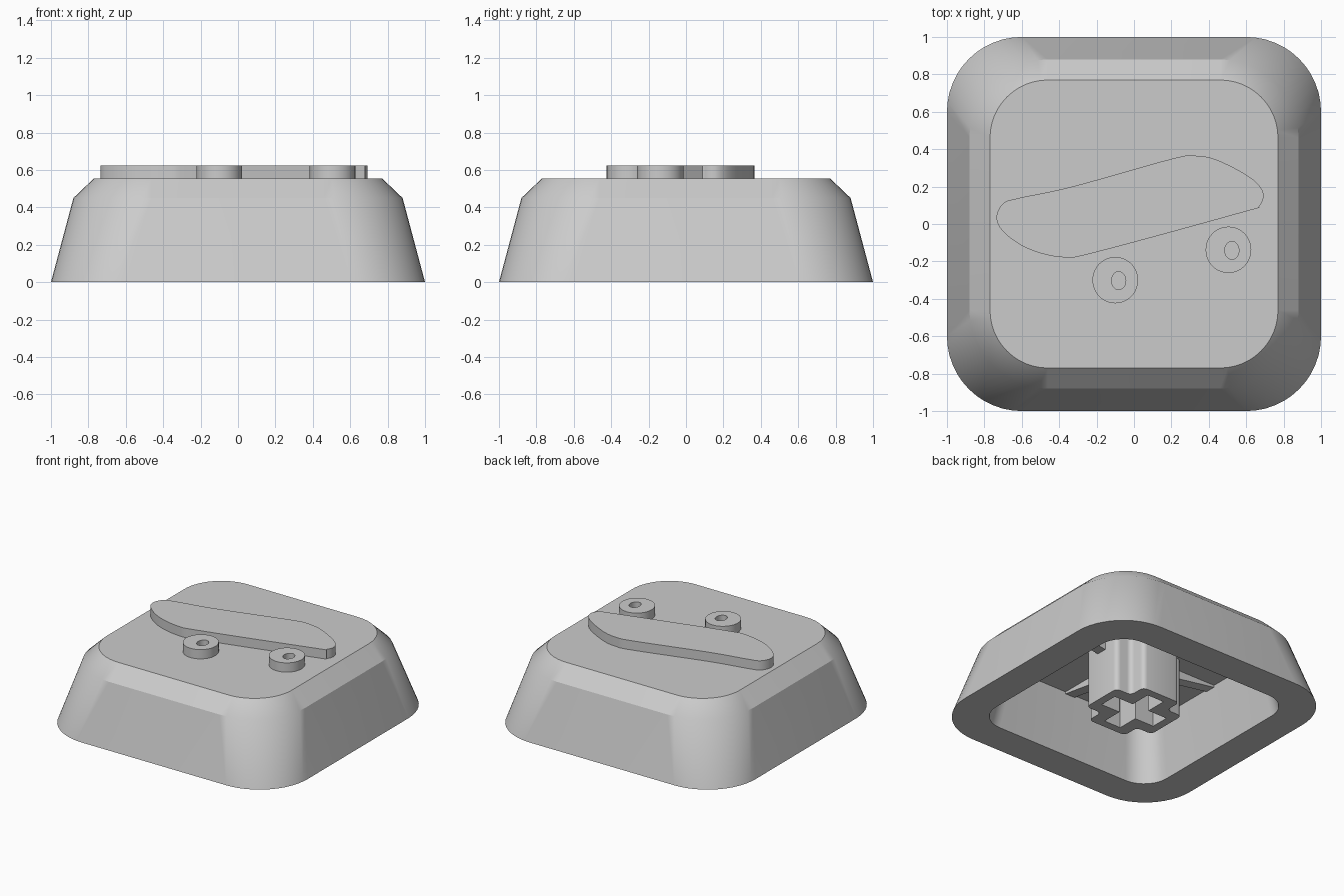
import bpy, bmesh, math
from mathutils import Vector

cube = bpy.data.objects.get("Cube")
if cube:
    bpy.data.objects.remove(cube)

grey = bpy.data.materials.new("light grey plastic")
grey.use_nodes = True
colour = (0.6, 0.6, 0.6, 1)
grey.diffuse_color = colour
grey.node_tree.nodes["Principled BSDF"].inputs["Base Color"].default_value = colour


def rounded_square(half, radius, steps=12):
    pts = []
    for q in range(4):
        mid = math.pi / 4 + q * math.pi / 2
        cx = math.copysign(half - radius, math.cos(mid))
        cy = math.copysign(half - radius, math.sin(mid))
        for i in range(steps + 1):
            a = (q + i / steps) * math.pi / 2
            pts.append((cx + radius * math.cos(a), cy + radius * math.sin(a)))
    return pts


def plus(arm, width):
    pts = []
    for q in range(4):
        for x, y in ((arm, -width), (arm, width), (width, width)):
            for _ in range(q):
                x, y = -y, x
            pts.append((x, y))
    return pts


def ellipse(cx, cy, rx, ry, steps=40):
    angles = [2 * math.pi * i / steps for i in range(steps)]
    return [(cx + rx * math.cos(a), cy + ry * math.sin(a)) for a in angles]


def smooth_loop(points, steps=6):
    """Closed curve passing through the given points."""
    p = [Vector(v) for v in points]
    out = []
    for i in range(len(p)):
        a, b, c, d = (p[(i + k) % len(p)] for k in (-1, 0, 1, 2))
        for s in range(steps):
            t = s / steps
            v = b * 2 + (c - a) * t + (a * 2 - b * 5 + c * 4 - d) * t ** 2
            out.append((v + (b * 3 - a - c * 3 + d) * t ** 3) / 2)
    return out


def loft(name, sections, cap_first=True, cap_last=True, round_first=0):
    """Skin a chain of (outline, height) sections into one mesh object."""
    bm = bmesh.new()
    loops = [[bm.verts.new((x, y, z)) for x, y in pts] for pts, z in sections]
    n = len(loops[0])
    for a, b in zip(loops, loops[1:]):
        for i in range(n):
            j = (i + 1) % n
            bm.faces.new((a[i], a[j], b[j], b[i]))
    if cap_first:
        bm.faces.new(loops[0])
    if cap_last:
        bm.faces.new(loops[-1])
    bmesh.ops.recalc_face_normals(bm, faces=bm.faces)
    if round_first:
        edges = [bm.edges.get(pair) for pair in zip(loops[0], loops[1])]
        bmesh.ops.bevel(bm, geom=edges, offset=round_first, segments=4,
                        profile=0.5, affect='EDGES')
    return finish(name, bm)


def finish(name, bm):
    mesh = bpy.data.meshes.new(name)
    bm.to_mesh(mesh)
    bm.free()
    mesh.materials.append(grey)
    obj = bpy.data.objects.new(name, mesh)
    bpy.context.collection.objects.link(obj)
    bpy.ops.object.select_all(action='DESELECT')
    obj.select_set(True)
    bpy.context.view_layer.objects.active = obj
    bpy.ops.object.shade_smooth_by_angle(angle=math.radians(30))
    return obj


# Hollow cap shell, from the inner ceiling down around the rim to the top
TOP, CEILING, RAISED = 0.555, 0.44, 0.625
loft("cap_shell", [
    (rounded_square(0.68, 0.18), CEILING),
    (rounded_square(0.76, 0.2), 0),
    (rounded_square(1, 0.4), 0),
    (rounded_square(0.88, 0.42), 0.45),
    (rounded_square(0.77, 0.31), TOP),
])

# Stem with a cross-shaped socket
loft("stem", [
    (plus(0.29, 0.16), CEILING + 0.02),
    (plus(0.29, 0.16), 0),
    (plus(0.23, 0.07), 0),
    (plus(0.23, 0.07), CEILING - 0.04),
], round_first=0.035)

# Tapered ribs from the stem to the walls
for k, side in enumerate(("left", "back", "right", "front")):
    bm = bmesh.new()
    profile = [(0.27, CEILING + 0.01), (0.27, 0.36), (0.68, 0.425), (0.68, CEILING + 0.01)]
    ends = [[bm.verts.new((x, y, z)) for x, z in profile] for y in (-0.04, 0.04)]
    for i in range(4):
        j = (i + 1) % 4
        bm.faces.new((ends[0][i], ends[0][j], ends[1][j], ends[1][i]))
    bm.faces.new(ends[0])
    bm.faces.new(ends[1])
    bmesh.ops.recalc_face_normals(bm, faces=bm.faces)
    rib = finish(side + "_rib", bm)
    rib.rotation_euler.z = k * math.pi / 2

# Raised slanted board
board = smooth_loop([
    (-0.735, 0.03), (-0.70, 0.11), (-0.61, 0.14), (-0.33, 0.20), (0.2, 0.348),
    (0.33, 0.365), (0.45, 0.34), (0.62, 0.25), (0.69, 0.17), (0.67, 0.095),
    (0.59, 0.065), (-0.2, -0.15), (-0.38, -0.178), (-0.56, -0.135), (-0.69, -0.05),
])
loft("raised_board", [(board, TOP - 0.005), (board, RAISED)])

# Raised wheels with oval holes
for name, x, y in (("right_wheel", -0.10, -0.30), ("left_wheel", 0.505, -0.138)):
    disc = ellipse(x, y, 0.122, 0.124)
    hole = ellipse(x + 0.018, y - 0.003, 0.038, 0.048)
    loft(name, [(disc, TOP - 0.005), (disc, RAISED), (hole, RAISED), (hole, TOP - 0.005)],
         cap_first=False, cap_last=False)
